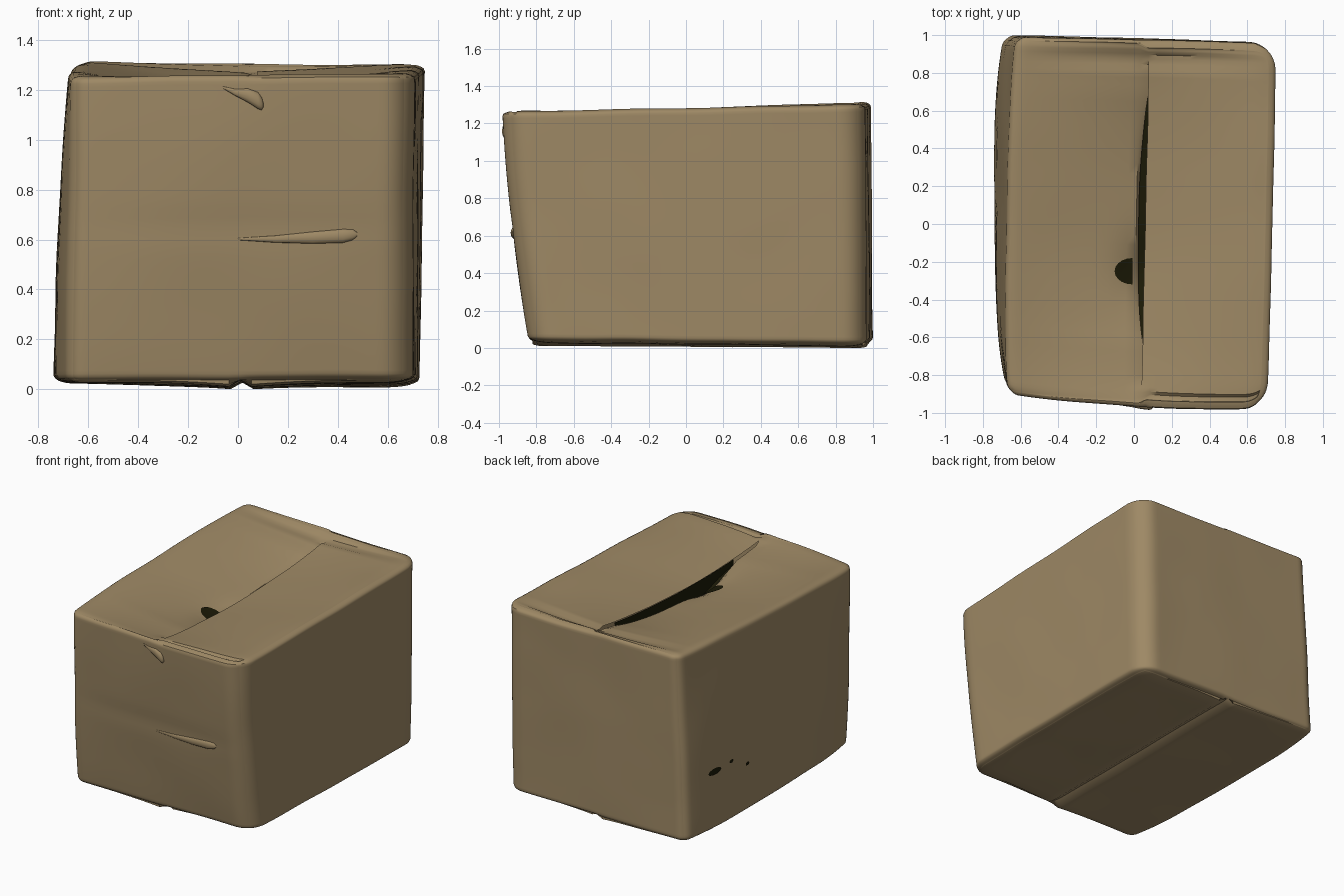
import bpy, bmesh, math
from mathutils import Vector, noise
from mathutils.bvhtree import BVHTree

if "Cube" in bpy.data.objects:
    bpy.data.objects.remove(bpy.data.objects["Cube"])


def material(name, rgb):
    m = bpy.data.materials.new(name)
    m.diffuse_color = (*rgb, 1)
    m.use_nodes = True
    m.node_tree.nodes["Principled BSDF"].inputs["Base Color"].default_value = m.diffuse_color
    return m


CARD = material("cardboard", (0.342, 0.249, 0.130))
DARK = material("dark_inside", (0.011, 0.010, 0.002))


def add_object(name, bm, mat, angle=40):
    me = bpy.data.meshes.new(name)
    bm.to_mesh(me)
    ob = bpy.data.objects.new(name, me)
    bpy.context.collection.objects.link(ob)
    me.materials.append(mat)
    bpy.ops.object.select_all(action='DESELECT')
    bpy.context.view_layer.objects.active = ob
    ob.select_set(True)
    bpy.ops.object.shade_smooth_by_angle(angle=math.radians(angle))
    return ob


# Box corners keyed by side (x, y, z)
CORNERS = {
    (-1, -1, -1): (-0.68, -0.83, 0.035), (1, -1, -1): (0.695, -0.84, 0.035),
    (-1, 1, -1): (-0.69, 1.00, 0.03), (1, 1, -1): (0.725, 0.965, 0.015),
    (-1, -1, 1): (-0.665, -0.90, 1.265), (1, -1, 1): (0.70, -0.98, 1.28),
    (-1, 1, 1): (-0.625, 0.99, 1.325), (1, 1, 1): (0.75, 0.955, 1.315),
}
HALF = Vector((0.7, 0.95, 0.63))


def rounded(p):
    """Round the edges of a unit cube, wider at the right corners."""
    r = Vector((0.13, 0.14, 0.03)) if p[0] > 0 else Vector((0.06, 0.06, 0.03))
    q = Vector([p[i] * HALF[i] for i in range(3)])
    inner = Vector([max(-HALF[i] + r[i], min(HALF[i] - r[i], q[i])) for i in range(3)])
    d = Vector([(q[i] - inner[i]) / r[i] for i in range(3)])
    d.normalize()
    return [(inner[i] + d[i] * r[i]) / HALF[i] for i in range(3)]


def blend(u, v, w):
    out = Vector()
    for (a, b, c), co in CORNERS.items():
        out += Vector(co) * ((1 + a * u) * (1 + b * v) * (1 + c * w) / 8)
    return out


def gap(v):
    return max(0, 1 - ((v - 0.02) / 0.66) ** 2) ** 0.7


def dent(x, v):
    """Local push-in of the left flap beside the seam."""
    return 0.05 * math.exp(-(x / 0.11) ** 2 - ((v + 0.27) / 0.17) ** 2)


def sag(u, v, left):
    along = max(0, 1 - v * v) ** 0.7
    s = (1 - abs(u)) * ((0.105 if left else 0.085) * along + (0.03 * gap(v) if left else 0))
    return s + (dent(u * 0.7, v) if left else 0)


# Box body, with the lid cut open along the middle seam
bm = bmesh.new()
bmesh.ops.create_cube(bm, size=2)
bmesh.ops.subdivide_edges(bm, edges=bm.edges[:], cuts=47, use_grid_fill=True)
seam = [e for e in bm.edges if all(abs(x.co.x) < 1e-4 and x.co.z > 0.999 and abs(x.co.y) < 0.72
                                   for x in e.verts)]
bmesh.ops.split_edges(bm, edges=seam)
bm.normal_update()
moved = {}
for vert in bm.verts:
    # denser loops near the edges
    p = [math.sin(c * math.pi / 2) for c in vert.co]
    u, v, w = p
    left = sum(f.calc_center_median().x for f in vert.link_faces) < -1e-3
    on_seam = abs(u) < 1e-3
    co = blend(*rounded(p))
    # bulging walls
    co.x += (0.058 - 0.017 * (w + 0.4) ** 2) * (1 - v ** 4) * min(0, u)
    co.x += 0.008 * (1 - v ** 4) * max(0, u)
    co.y += 0.03 * (1 - u * u) * (1 + w) / 2 * min(0, v)
    co.y += 0.018 * (1 - w * w) * min(0, v)
    co += noise.noise_vector(co * 2.6) * 0.005
    # shallow sideways crease on the front
    if v < -0.999:
        co.y += 0.005 * math.exp(-((co.z - 0.66) / 0.06) ** 2) * (1 - u * u)
    if w > 0.999:
        # sagging lid flaps
        co.x += 0.02 * (1 - abs(u))
        co.z -= sag(u, v, left)
        if u > 0.02 and v < -0.93:
            co.z -= 0.015
        if 0.86 < v < 0.93:
            co.z -= 0.015 * (1 - u * u)
        if on_seam and left:
            co.x -= 0.036 * gap(v)
            co.z -= 0.012
    elif w < -0.999:
        # bottom flaps meeting in a groove
        co.z -= 0.02 * math.exp(-3 * abs(u))
        if on_seam:
            co.z += 0.03
    moved[vert] = co
for vert, co in moved.items():
    vert.co = co
low = min(x.co.z for x in bm.verts)
for vert in bm.verts:
    vert.co.z -= low
bm.normal_update()
tree = BVHTree.FromBMesh(bm)
add_object("box_body", bm, CARD)
bm.free()

# Dark inside showing through the lid gap
bm = bmesh.new()
rows = []
for i in range(33):
    v = -0.65 + 1.33 * i / 32
    c = blend(0, v, 1)
    c.x += 0.02
    zr = c.z - sag(0, v, False) - low
    zl = c.z - sag(0, v, True) - low
    pts = ((-0.12, zl - 0.03), (-0.02, zl - 0.035), (0.008, zl - 0.03), (0.012, zr - 0.012))
    rows.append([bm.verts.new((c.x + x, c.y, z)) for x, z in pts])
for a, b in zip(rows, rows[1:]):
    for j in range(3):
        bm.faces.new((a[j], a[j + 1], b[j + 1], b[j]))
add_object("lid_gap_inside", bm, DARK)
bm.free()


def decal(name, points, direction):
    """Dark patch laid just above the body surface, filled as a fan of rings."""
    b = bmesh.new()
    d = Vector(direction)
    mid = sum((Vector(p) for p in points), Vector()) / len(points)
    rings = []
    for k in (0.02, 0.35, 0.7, 1.0):
        ring = []
        for p in points:
            start = mid.lerp(Vector(p), k)
            hit = tree.ray_cast(start, d)[0]
            ring.append(b.verts.new((hit or start) - d * 0.006))
        rings.append(ring)
    n = len(points)
    for r0, r1 in zip(rings, rings[1:]):
        for j in range(n):
            b.faces.new((r0[j], r1[j], r1[(j + 1) % n], r0[(j + 1) % n]))
    b.faces.new(rings[0])
    bmesh.ops.recalc_face_normals(b, faces=b.faces)
    if sum((f.normal.dot(d) for f in b.faces)) > 0:
        bmesh.ops.reverse_faces(b, faces=b.faces)
    add_object(name, b, DARK)
    b.free()


# Torn notch beside the lid gap
notch = [(-0.008 - 0.095 * math.sin(t), -0.25 + 0.07 * math.cos(t), 2)
         for t in [math.pi * i / 10 for i in range(11)]]
decal("torn_notch", notch, (0, 0, -1))
# Small holes in the left wall
for i, (y, z, ry, rz) in enumerate([(0.71, 0.43, 0.065, 0.022), (0.54, 0.44, 0.02, 0.012),
                                    (0.37, 0.36, 0.02, 0.012)]):
    hole = [(-2, y + ry * math.cos(t), z + rz * math.sin(t)) for t in
            [math.tau * k / 10 for k in range(10)]]
    decal(f"wall_hole_{i}", hole, (1, 0, 0))


def fold(name, path):
    """Raised paper fold on the front: a flattened tube of (x, z, radius) points."""
    b = bmesh.new()
    rings = []
    for x, z, r in path:
        hit = tree.ray_cast(Vector((x, -2, z)), Vector((0, 1, 0)))[0]
        rings.append([b.verts.new((x, hit.y - 0.5 * r * math.cos(t), z + r * math.sin(t)))
                      for t in [math.tau * i / 12 for i in range(12)]])
    for r0, r1 in zip(rings, rings[1:]):
        for j in range(12):
            b.faces.new((r0[j], r1[j], r1[(j + 1) % 12], r0[(j + 1) % 12]))
    b.faces.new(rings[0])
    b.faces.new(rings[-1])
    bmesh.ops.recalc_face_normals(b, faces=b.faces)
    add_object(name, b, CARD, 60)
    b.free()


fold("front_crease", [(0.0, 0.602, 0.004), (0.15, 0.602, 0.014), (0.30, 0.608, 0.024),
                      (0.42, 0.615, 0.028), (0.46, 0.62, 0.022), (0.478, 0.622, 0.008)])
fold("front_tab", [(-0.06, 1.21, 0.004), (-0.01, 1.19, 0.014), (0.04, 1.178, 0.028),
                   (0.08, 1.158, 0.034), (0.095, 1.145, 0.026), (0.102, 1.14, 0.008)])
